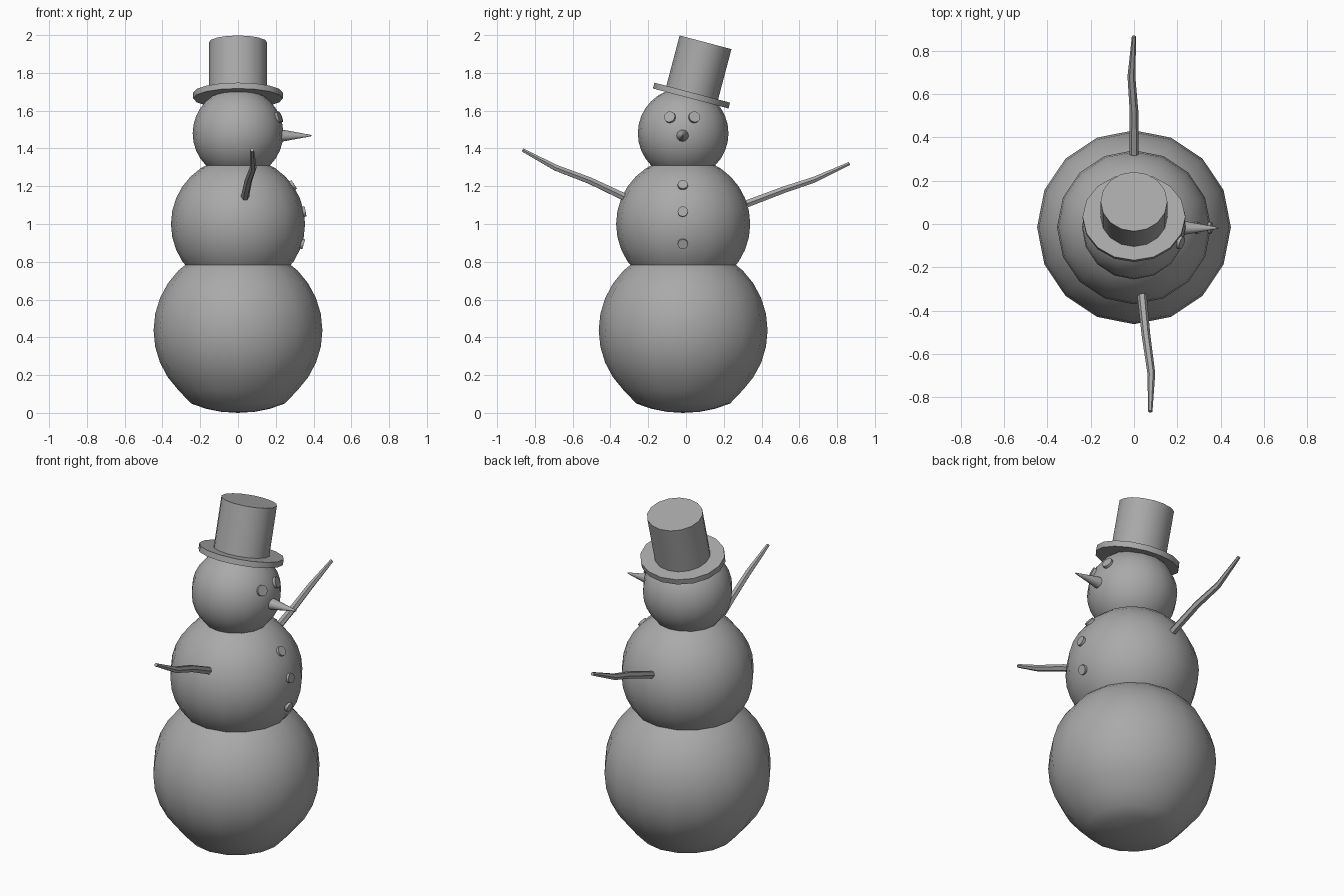
import bpy, bmesh, math
from mathutils import Vector, Matrix

cube = bpy.data.objects.get("Cube")
if cube:
    bpy.data.objects.remove(cube, do_unlink=True)

# One plain grey for everything
grey = bpy.data.materials.new("plain_grey")
grey.use_nodes = True
colour = (0.4, 0.4, 0.4, 1)
grey.diffuse_color = colour
grey.node_tree.nodes["Principled BSDF"].inputs["Base Color"].default_value = colour

AXIS_Y = -0.015


def finish(obj):
    """Link, colour and smooth an object."""
    if obj.name not in bpy.context.collection.objects:
        bpy.context.collection.objects.link(obj)
    bpy.ops.object.select_all(action='DESELECT')
    obj.select_set(True)
    bpy.context.view_layer.objects.active = obj
    if obj.type == 'CURVE':
        bpy.ops.object.convert(target='MESH')
        obj = bpy.context.object
    obj.data.materials.clear()
    obj.data.materials.append(grey)
    bpy.ops.object.shade_smooth_by_angle(angle=math.radians(50))
    return obj


def from_bmesh(name, bm):
    bmesh.ops.recalc_face_normals(bm, faces=bm.faces)
    mesh = bpy.data.meshes.new(name)
    bm.to_mesh(mesh)
    bm.free()
    return finish(bpy.data.objects.new(name, mesh))


def ball(name, z, r, flatten=False):
    bm = bmesh.new()
    bmesh.ops.create_uvsphere(bm, u_segments=16, v_segments=16, radius=r)
    if flatten:  # shallow base where the ball rests on the ground
        for v in bm.verts:
            if v.co.z < -0.82 * r:
                v.co.z = -0.866 * r + (v.co.z + 0.831 * r) * 0.66
    bmesh.ops.translate(bm, verts=bm.verts, vec=(0, AXIS_Y, z))
    return from_bmesh(name, bm)


def cone(name, centre, axis, r1, r2, depth, sides=16, squash=1.0):
    """Cylinder or cone along an axis, optionally narrowed in y."""
    bm = bmesh.new()
    bmesh.ops.create_cone(bm, cap_ends=True, segments=sides,
                          radius1=r1, radius2=r2, depth=depth)
    bmesh.ops.scale(bm, verts=bm.verts, vec=(1, squash, 1))
    turn = Vector((0, 0, 1)).rotation_difference(Vector(axis)).to_matrix().to_4x4()
    bmesh.ops.transform(bm, verts=bm.verts, matrix=Matrix.Translation(centre) @ turn)
    return from_bmesh(name, bm)


def stud(name, y, z, ball_z, ball_r, r):
    """Small disc lying on the +x surface of a ball."""
    dy, dz = y - AXIS_Y, z - ball_z
    out = Vector((math.sqrt(ball_r**2 - dy**2 - dz**2), dy, dz)).normalized()
    centre = Vector((0, AXIS_Y, ball_z)) + out * (ball_r - 0.002)
    cone(name, centre, out, r, r, 0.022, 16)


def arm(name, points, radii):
    """Tapered bent stick through the points."""
    curve = bpy.data.curves.new(name, 'CURVE')
    curve.dimensions = '3D'
    curve.bevel_depth = 1
    curve.bevel_resolution = 1
    curve.use_fill_caps = True
    line = curve.splines.new('POLY')
    line.points.add(len(points) - 1)
    for p, co, r in zip(line.points, points, radii):
        p.co = (*co, 1)
        p.radius = r
    finish(bpy.data.objects.new(name, curve))


# Three stacked snowballs
HEAD_Z, HEAD_R = 1.48, 0.24
CHEST_Z, CHEST_R = 1.0, 0.355
ball("base_ball", 0.437, 0.447, flatten=True)
ball("chest_ball", CHEST_Z, CHEST_R)
ball("head_ball", HEAD_Z, HEAD_R)

# Face
cone("nose", (0.295, -0.018, 1.468), (1, 0, 0), 0.038, 0.003, 0.19, 12)
for side, y in (("left", 0.043), ("right", -0.085)):
    stud(side + "_eye", y, 1.565, HEAD_Z, HEAD_R, 0.03)

# Buttons
for place, z in (("top", 1.205), ("middle", 1.065), ("bottom", 0.895)):
    stud(place + "_button", -0.017, z, CHEST_Z, CHEST_R, 0.027)

# Tilted hat
tilt = math.radians(14.8)
up = Vector((0, math.sin(tilt), math.cos(tilt)))
brim_centre = Vector((0, 0.029, 1.68))
cone("hat_brim", brim_centre, up, 0.237, 0.237, 0.032, 16, 0.873)
cone("hat_crown", brim_centre + up * 0.146, up, 0.154, 0.154, 0.291, 16, 0.92)

# Stick arms
radii = (0.022, 0.02, 0.018, 0.01)
arm("right_arm", [(0.036, -0.32, 1.14), (0.055, -0.51, 1.23),
                  (0.08, -0.69, 1.298), (0.075, -0.865, 1.392)], radii)
arm("left_arm", [(0, 0.322, 1.107), (0, 0.52, 1.182),
                 (-0.012, 0.68, 1.235), (0, 0.865, 1.32)], radii)
